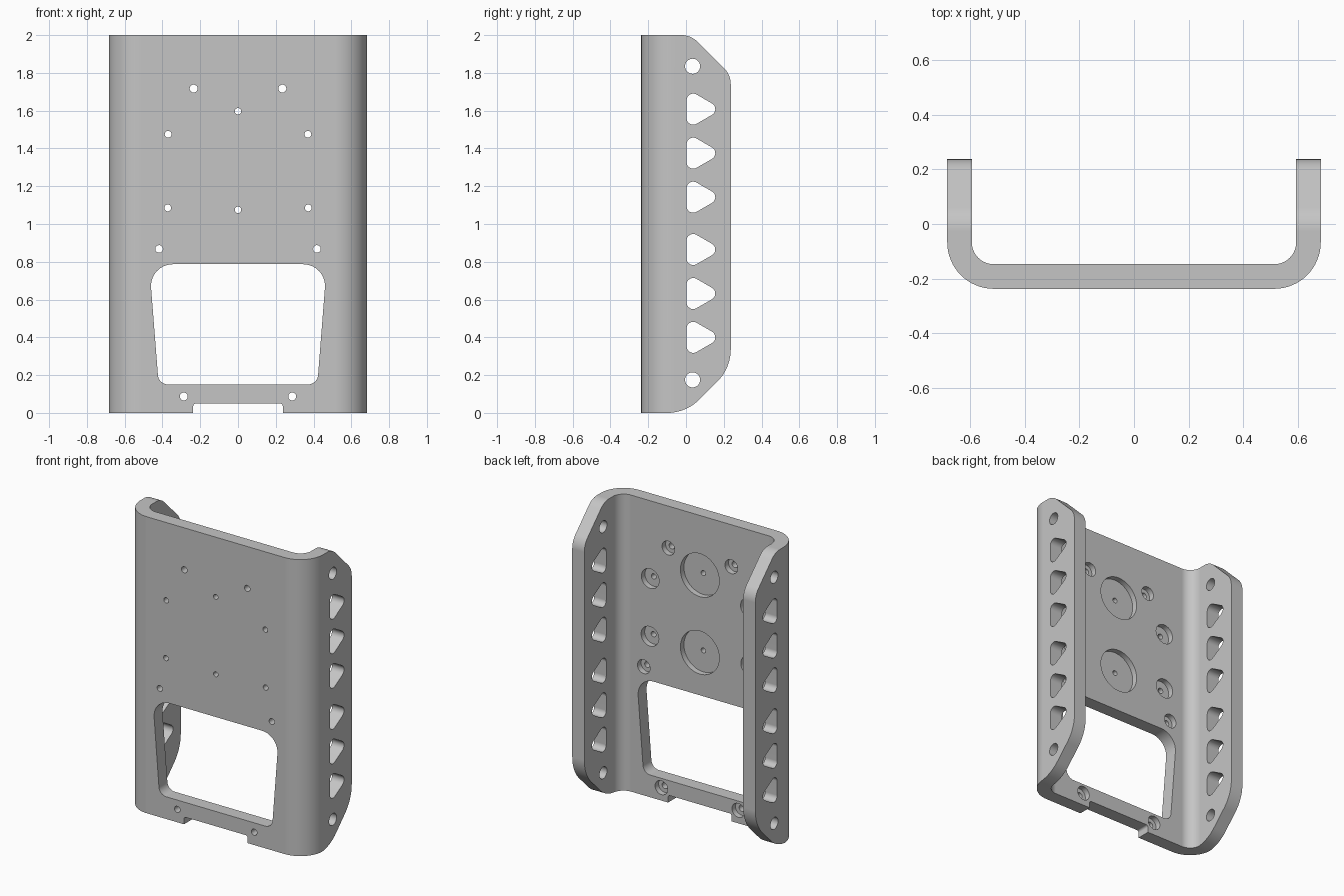
import bpy, bmesh, math
from mathutils import Vector

if "Cube" in bpy.data.objects:
    bpy.data.objects.remove(bpy.data.objects["Cube"])

grey = bpy.data.materials.new("plain grey")
grey.use_nodes = True
colour = (0.56, 0.56, 0.56, 1)
grey.diffuse_color = colour
grey.node_tree.nodes["Principled BSDF"].inputs["Base Color"].default_value = colour


def rounded(corners, steps=10):
    """Outline through (u, v, radius) corners, each filleted by its radius."""
    out, n = [], len(corners)
    for i, (u, v, r) in enumerate(corners):
        p = Vector((u, v))
        if not r:
            out.append(p)
            continue
        a = (Vector(corners[i - 1][:2]) - p).normalized()
        b = (Vector(corners[(i + 1) % n][:2]) - p).normalized()
        half = math.acos(a.dot(b)) / 2
        centre = p + (a + b).normalized() * (r / math.sin(half))
        start = p + a * (r / math.tan(half)) - centre
        end = p + b * (r / math.tan(half)) - centre
        first = math.atan2(start.y, start.x)
        sweep = math.remainder(math.atan2(end.y, end.x) - first, math.tau)
        for k in range(steps + 1):
            t = first + sweep * k / steps
            out.append(centre + Vector((math.cos(t), math.sin(t))) * r)
    return out


def circle(u, v, r, n=32):
    return [Vector((u + r * math.cos(math.tau * k / n), v + r * math.sin(math.tau * k / n)))
            for k in range(n)]


def prism(name, loops, axis, lo, hi):
    """Extrude every closed outline along an axis between lo and hi."""
    place = {"X": lambda p, w: (w, p.x, p.y),
             "Y": lambda p, w: (p.x, w, p.y),
             "Z": lambda p, w: (p.x, p.y, w)}[axis]
    bm = bmesh.new()
    for loop in loops:
        rings = [[bm.verts.new(place(p, w)) for p in loop] for w in (lo, hi)]
        for ring in rings:
            bm.faces.new(ring)
        for i in range(len(loop)):
            bm.faces.new((rings[0][i - 1], rings[0][i], rings[1][i], rings[1][i - 1]))
    bmesh.ops.recalc_face_normals(bm, faces=bm.faces)
    mesh = bpy.data.meshes.new(name)
    bm.to_mesh(mesh)
    bm.free()
    mesh.materials.append(grey)
    obj = bpy.data.objects.new(name, mesh)
    bpy.context.collection.objects.link(obj)
    return obj


def carve(body, cutter, operation="DIFFERENCE"):
    cutter.hide_render = True
    mod = body.modifiers.new(cutter.name, "BOOLEAN")
    mod.operation, mod.solver, mod.object = operation, "EXACT", cutter
    bpy.context.view_layer.objects.active = body
    bpy.ops.object.modifier_apply(modifier=mod.name)
    bpy.data.objects.remove(cutter)


# U-shaped channel: front plate with two side flanges
W, FRONT, BACK, T = 0.683, -0.237, 0.237, 0.09
inner, floor = W - T, FRONT + T
channel = prism("channel_bracket", [rounded([
    (-W, 0.4, 0), (-W, FRONT, 0.17), (W, FRONT, 0.17), (W, 0.4, 0),
    (inner, 0.4, 0), (inner, floor, 0.08), (-inner, floor, 0.08), (-inner, 0.4, 0)], 16)],
    "Z", -0.1, 2.1)

# Side silhouette with sloped, softened flange ends
carve(channel, prism("side_outline", [rounded([
    (-0.4, 0, 0), (0, 0, 0.24), (BACK, 0.237, 0.24),
    (BACK, 1.79, 0.12), (0.025, 2, 0.12), (-0.4, 2, 0)])], "X", -1, 1), "INTERSECT")

# Flange openings: rounded triangles between two round holes
side_loops = [circle(0.035, z, 0.04) for z in (0.175, 1.835)]
for z in (0.4, 0.632, 0.865, 1.142, 1.375, 1.608):
    side_loops.append(rounded([(0.003, z - 0.108, 0.035), (0.19, z, 0.035),
                               (0.003, z + 0.108, 0.035)], 8))
carve(channel, prism("flange_openings", side_loops, "X", -1, 1))

# Bolt positions on the plate: x, z, hole radius, recess radius
bolts = [(0.235, 1.717, 0.021, 0.047), (0.37, 1.475, 0.018, 0.066),
         (0.372, 1.085, 0.018, 0.066), (0.418, 0.868, 0.02, 0.047),
         (0.287, 0.087, 0.021, 0.047)]
bolts += [(-x, z, h, r) for x, z, h, r in bolts]
bolts += [(0, 1.597, 0.017, 0.145), (0, 1.075, 0.017, 0.145)]

# Recesses sunk into the inner face of the plate
carve(channel, prism("plate_recesses", [circle(x, z, r, 48) for x, z, h, r in bolts],
                     "Y", floor - 0.038, floor + 0.05))

# Through holes, tapered window and bottom notch
window = rounded([(-0.42, 0.15, 0.055), (0.42, 0.15, 0.055),
                  (0.47, 0.787, 0.115), (-0.47, 0.787, 0.115)])
notch = rounded([(-0.237, -0.1, 0), (0.237, -0.1, 0),
                 (0.237, 0.05, 0.015), (-0.237, 0.05, 0.015)], 5)
carve(channel, prism("plate_openings", [circle(x, z, h, 24) for x, z, h, r in bolts]
                     + [window, notch], "Y", -0.5, 0.1))

# Smooth curved walls, crisp machined edges
bpy.ops.object.select_all(action="DESELECT")
channel.select_set(True)
bpy.context.view_layer.objects.active = channel
bpy.ops.object.shade_smooth_by_angle(angle=math.radians(30))
weighted = channel.modifiers.new("even_shading", "WEIGHTED_NORMAL")
weighted.keep_sharp = True
